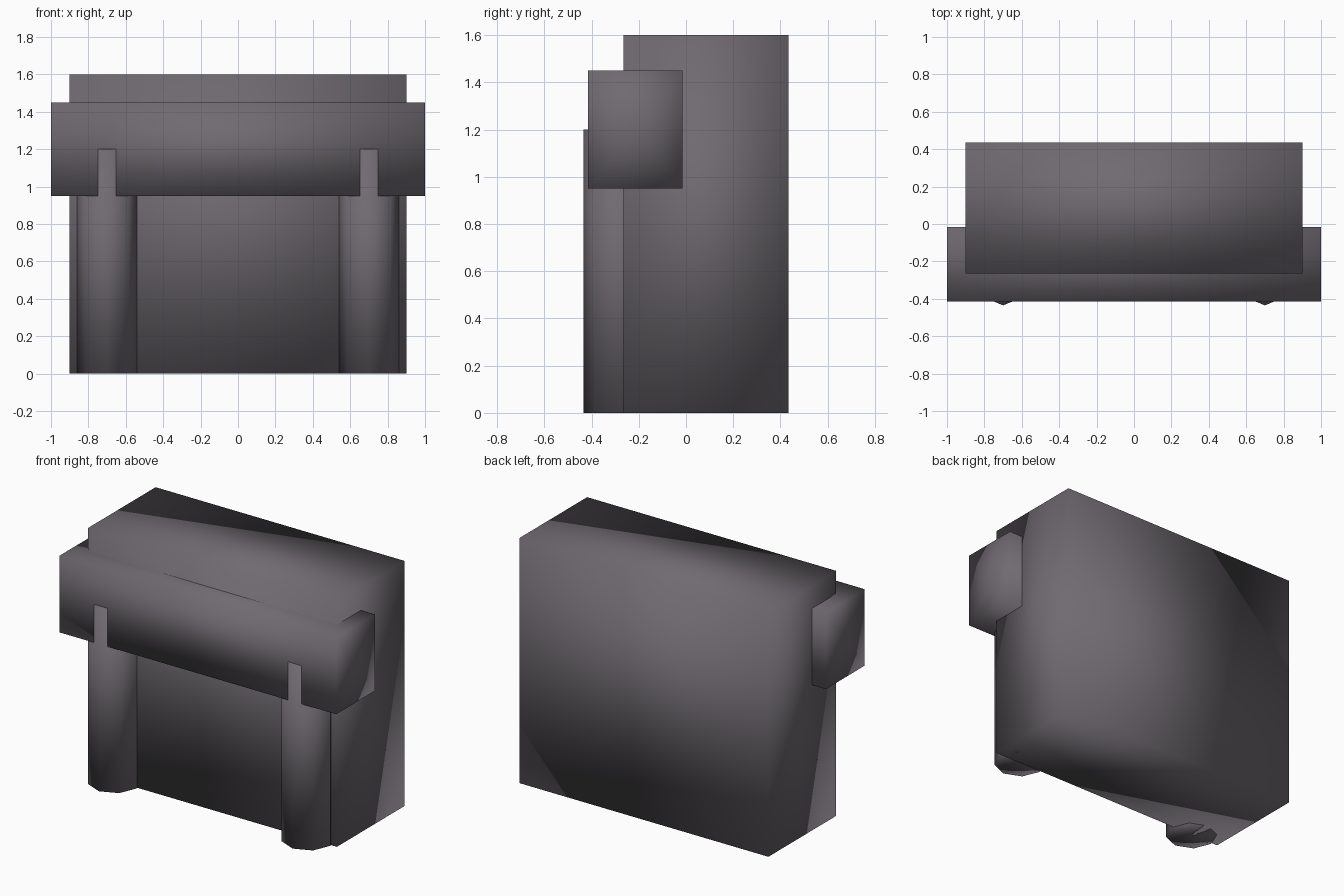
import bpy
import bmesh
from mathutils import Matrix

cube = bpy.data.objects.get("Cube")
if cube:
    bpy.data.objects.remove(cube, do_unlink=True)

# Single dark stone colour
stone = bpy.data.materials.new("dark grey stone")
stone.use_nodes = True
colour = (0.16, 0.145, 0.165, 1)
stone.diffuse_color = colour
stone.node_tree.nodes["Principled BSDF"].inputs["Base Color"].default_value = colour


def finish(name, bm):
    """Turn the bmesh into a smooth-shaded object."""
    bmesh.ops.recalc_face_normals(bm, faces=bm.faces)
    for face in bm.faces:
        face.smooth = True
    mesh = bpy.data.meshes.new(name)
    bm.to_mesh(mesh)
    bm.free()
    mesh.materials.append(stone)
    obj = bpy.data.objects.new(name, mesh)
    bpy.context.collection.objects.link(obj)
    return obj


def box(name, size, centre, poke_ends=False):
    bm = bmesh.new()
    bmesh.ops.create_cube(bm, size=1, matrix=Matrix.Translation(centre) @ Matrix.Diagonal((*size, 1)))
    if poke_ends:
        bm.normal_update()
        ends = [f for f in bm.faces if abs(f.normal.x) > 0.9]
        bmesh.ops.poke(bm, faces=ends)
    return finish(name, bm)


def pillar(name, x):
    """Eight-sided column with one edge facing the front."""
    bm = bmesh.new()
    bmesh.ops.create_cone(bm, cap_ends=True, cap_tris=True, segments=8,
                          radius1=0.16, radius2=0.16, depth=1.2,
                          matrix=Matrix.Translation((x, -0.275, 0.6)))
    return finish(name, bm)


# Main block and the beam across its front
box("chimney_block", (1.8, 0.7, 1.6), (0, 0.085, 0.8))
box("mantel_beam", (2, 0.4, 0.5), (0, -0.215, 1.2), poke_ends=True)

# Columns under the beam
for side, x in (("left", 0.7), ("right", -0.7)):
    pillar(side + "_pillar", x)
